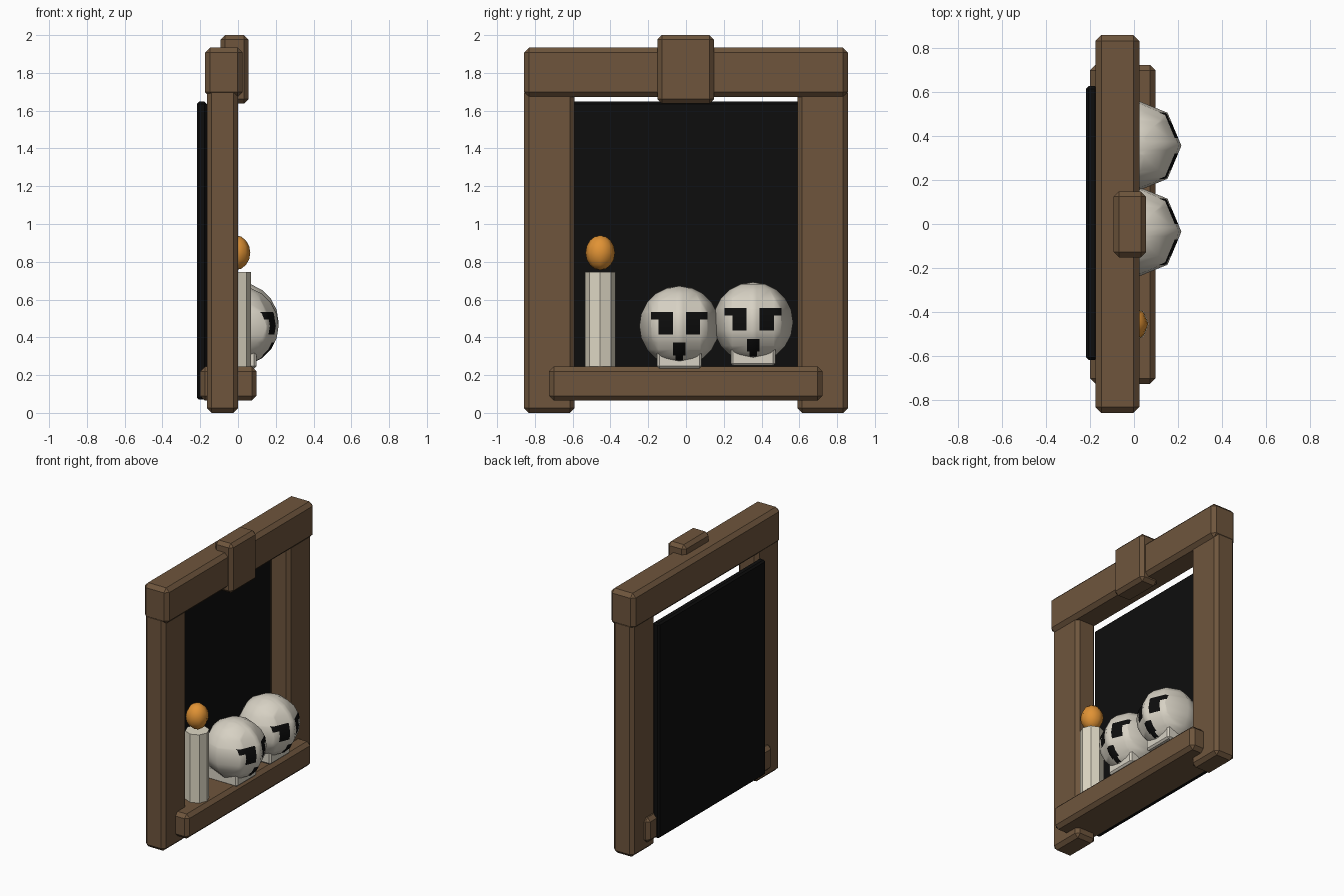
import bpy, bmesh
from mathutils import Vector

if "Cube" in bpy.data.objects:
    bpy.data.objects.remove(bpy.data.objects["Cube"])


def material(name, rgb):
    m = bpy.data.materials.new(name)
    m.diffuse_color = (*rgb, 1)
    m.use_nodes = True
    m.node_tree.nodes["Principled BSDF"].inputs["Base Color"].default_value = m.diffuse_color
    return m


WOOD = material("brown wood", (0.156, 0.091, 0.046))
BLACK = material("black", (0.004, 0.004, 0.004))
WAX = material("cream wax", (0.73, 0.68, 0.55))
BONE = material("pale bone", (0.68, 0.64, 0.55))
FLAME = material("orange flame", (0.75, 0.29, 0.035))


def finish(name, bm, mats, smooth=False):
    me = bpy.data.meshes.new(name)
    bmesh.ops.recalc_face_normals(bm, faces=bm.faces)
    for f in bm.faces:
        f.smooth = smooth
    bm.to_mesh(me)
    bm.free()
    for m in mats:
        me.materials.append(m)
    ob = bpy.data.objects.new(name, me)
    bpy.context.collection.objects.link(ob)
    return ob


def block(name, x, y, z, mat, bevel):
    """Chamfered box given its (min, max) on each axis."""
    bm = bmesh.new()
    bmesh.ops.create_cube(bm, size=1)
    for v in bm.verts:
        v.co = Vector([(a + b) / 2 + c * (b - a) for c, (a, b) in zip(v.co, (x, y, z))])
    bmesh.ops.bevel(bm, geom=bm.edges[:], offset=bevel, segments=1, affect='EDGES')
    return finish(name, bm, [mat])


def ball(rings, radii, centre):
    bm = bmesh.new()
    bmesh.ops.create_uvsphere(bm, u_segments=8, v_segments=rings, radius=1)
    for v in bm.verts:
        v.co = Vector([c * r + o for c, r, o in zip(v.co, radii, centre)])
    return bm


# Wooden frame
for side, (a, b) in {"left": (-0.857, -0.59), "right": (0.59, 0.857)}.items():
    block(side + "_post", (-0.165, 0.0), (a, b), (0.0, 1.72), WOOD, 0.025)
block("lintel", (-0.175, 0.025), (-0.857, 0.857), (1.672, 1.934), WOOD, 0.027)
block("keystone", (-0.092, 0.055), (-0.152, 0.148), (1.637, 2.0), WOOD, 0.024)
block("sill", (-0.2, 0.098), (-0.725, 0.722), (0.065, 0.245), WOOD, 0.025)

# Dark back panel
block("back_panel", (-0.218, -0.165), (-0.617, 0.625), (0.07, 1.648), BLACK, 0.012)

# Candle and flame
bm = bmesh.new()
bmesh.ops.create_cone(bm, cap_ends=True, segments=8, radius1=0.081, radius2=0.081, depth=0.52)
bmesh.ops.translate(bm, verts=bm.verts, vec=(-0.013, -0.454, 0.485))
candle = finish("candle", bm, [WAX])
finish("flame", ball(8, (0.078, 0.078, 0.092), (-0.013, -0.454, 0.848)), [FLAME], True)

# Face markings: (min |y|, max |y|, min z, max z) from the skull centre
MARKS = [(0.035, 0.15, 0.035, 0.075), (0.035, 0.11, -0.045, 0.035),
         (0.0, 0.033, -0.155, -0.088), (0.0, 0.02, -0.182, -0.155)]


def skull(name, cy, cz, base):
    bm = ball(10, (0.215, 0.212, 0.212), (0, 0, 0))
    # Cut the surface along every marking border, then colour by region
    cuts = [((0, s * v, 0), (0, 1, 0)) for v in (0.02, 0.033, 0.035, 0.11, 0.15) for s in (-1, 1)]
    cuts += [((0, 0, v), (0, 0, 1)) for v in sorted({m for k in MARKS for m in k[2:]})]
    for co, no in cuts:
        # only the front half needs cutting
        faces = [f for f in bm.faces if f.calc_center_median().x > 0]
        geom = list({e for f in faces for e in f.edges} | {v for f in faces for v in f.verts}) + faces
        bmesh.ops.bisect_plane(bm, geom=geom, plane_co=co, plane_no=no, dist=1e-5)
    for f in bm.faces:
        c = f.calc_center_median()
        f.material_index = int(c.x > 0 and any(
            a < abs(c.y) < b and lo < c.z < hi for a, b, lo, hi in MARKS))
    bmesh.ops.translate(bm, verts=bm.verts, vec=(0, cy, cz))
    finish(name, bm, [BONE, BLACK], True)
    # Jaw block under the skull
    block(name + "_jaw", (-0.14, 0.097), (cy - 0.118, cy + 0.118), (base, base + 0.1), BONE, 0.012)


skull("left_skull", -0.035, 0.46, 0.235)
skull("right_skull", 0.355, 0.48, 0.25)
